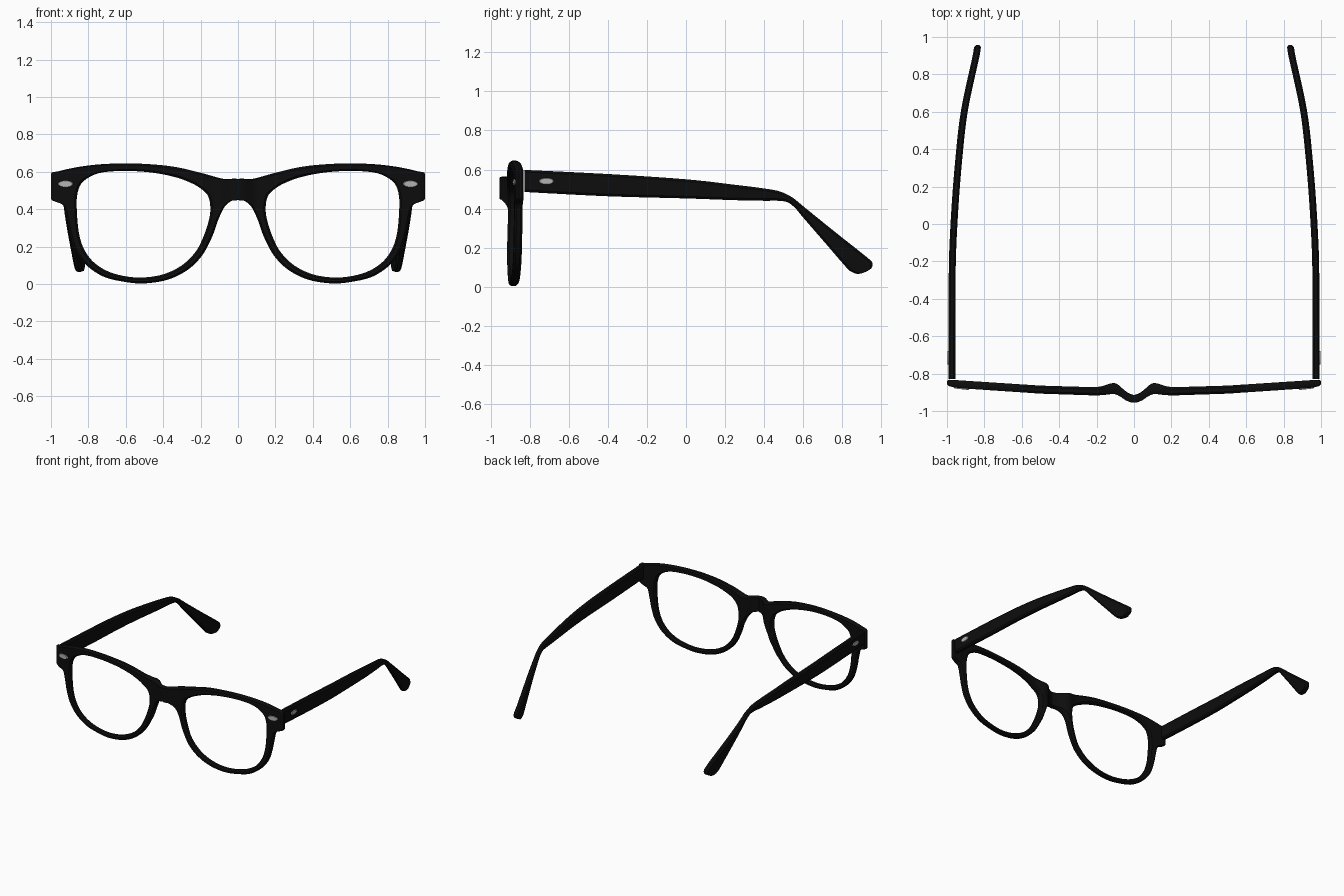
import bpy, bmesh, math
from mathutils import Matrix, Vector

if "Cube" in bpy.data.objects:
    bpy.data.objects.remove(bpy.data.objects["Cube"], do_unlink=True)


def material(name, rgb, rough):
    m = bpy.data.materials.new(name)
    m.use_nodes = True
    m.diffuse_color = (*rgb, 1)
    b = m.node_tree.nodes["Principled BSDF"]
    b.inputs["Base Color"].default_value = (*rgb, 1)
    b.inputs["Roughness"].default_value = rough
    return m


black = material("black_acetate", (0.004, 0.004, 0.004), 0.5)
silver = material("silver_rivet", (0.45, 0.46, 0.45), 0.4)


def table(rows, x):
    """Linear lookup of the values beside x."""
    if x <= rows[0][0]:
        return rows[0][1:]
    for a, b in zip(rows, rows[1:]):
        if x <= b[0]:
            f = (x - a[0]) / (b[0] - a[0])
            return [p + (q - p) * f for p, q in zip(a[1:], b[1:])]
    return rows[-1][1:]


def smooth_path(pts, closed, steps):
    """Catmull-Rom curve through the stations."""
    n, out = len(pts), []
    get = (lambda i: pts[i % n]) if closed else (lambda i: pts[min(max(i, 0), n - 1)])
    for i in range(n if closed else n - 1):
        a, b, c, d = (get(i + k) for k in (-1, 0, 1, 2))
        for k in range(steps):
            t = k / steps
            out.append([0.5 * (2 * q + (r - p) * t + (2 * p - 5 * q + 4 * r - s) * t * t
                               + (3 * q - p - 3 * r + s) * t ** 3)
                        for p, q, r, s in zip(a, b, c, d)])
    if not closed:
        out.append(list(pts[-1]))
    return out


def finish(bm, name, mat):
    """Turn a +x half into a mirrored, smooth-shaded object."""
    bmesh.ops.recalc_face_normals(bm, faces=bm.faces)
    me = bpy.data.meshes.new(name)
    bm.to_mesh(me)
    bm.free()
    me.materials.append(mat)
    ob = bpy.data.objects.new(name, me)
    bpy.context.collection.objects.link(ob)
    mod = ob.modifiers.new("mirror", 'MIRROR')
    mod.use_clip = True
    mod.merge_threshold = 0.0005
    bpy.ops.object.select_all(action='DESELECT')
    ob.select_set(True)
    bpy.context.view_layer.objects.active = ob
    bpy.ops.object.shade_smooth_by_angle(angle=math.radians(35))
    return ob


COLS = 6


def loft(stations, place, closed, on_seam):
    """Sweep a chamfered band between paired edge points; s is the thickness side."""
    bm = bmesh.new()
    rings, seams = [], []
    for st in stations:
        a, b = Vector(st[:2]), Vector(st[2:])
        c = min(0.3, 0.011 / max((b - a).length, 0.001))
        seam = on_seam(st)
        c1 = 0 if seam else c
        ts = [c + (1 - c - c1) * k / COLS for k in range(COLS + 1)]
        edge = [(1, 0.98 if seam else 0.5)]
        half = [(0, 0.5)] + [(t, 1) for t in ts] + edge
        if seam:
            half[-2] = (1 - 0.002, 1)
        section = [(t, -s) for t, s in half] + [(t, s) for t, s in reversed(half)]
        rings.append([bm.verts.new(place(*a.lerp(b, t), s)) for t, s in section])
        seams.append(seam)
    m, n = len(rings[0]), len(rings)
    for i in range(n if closed else n - 1):
        k = (i + 1) % n
        for j in range(m):
            if j == m // 2 - 1 and seams[i] and seams[k]:
                continue  # open where the two halves join
            l = (j + 1) % m
            bm.faces.new((rings[i][j], rings[i][l], rings[k][l], rings[k][j]))
    if not closed:
        bm.faces.new(rings[0])
        bm.faces.new(rings[-1])
    return bm


# Front frame: lens opening x, z paired with outer edge x, z
rim = [
    (.170, .485, 0, .56), (.205, .515, .08, .563), (.25, .540, .2, .595),
    (.33, .570, .33, .625), (.44, .593, .46, .640), (.56, .604, .60, .645),
    (.68, .602, .74, .640), (.76, .588, .86, .625), (.82, .555, .96, .603),
    (.845, .525, 1, .590), (.857, .49, 1, .52), (.862, .455, 1, .457),
    (.863, .43, .975, .440), (.862, .40, .935, .42), (.860, .36, .918, .36),
    (.850, .27, .90, .27), (.825, .19, .87, .18), (.775, .12, .81, .10),
    (.70, .07, .72, .04), (.61, .043, .62, .014), (.51, .035, .51, .003),
    (.40, .052, .38, .022), (.30, .10, .27, .075), (.225, .175, .19, .155),
    (.18, .265, .135, .26), (.155, .345, .105, .345), (.148, .39, .07, .415),
    (.149, .425, .03, .447), (.152, .445, 0, .452), (.158, .465, 0, .505)]
# Depth of the front and back faces along x, with the bridge and nose pads
depth = [(0, -.955, -.915), (.02, -.953, -.912), (.04, -.945, -.902), (.06, -.932, -.882),
         (.08, -.917, -.862), (.095, -.910, -.853), (.11, -.908, -.850), (.13, -.910, -.854),
         (.15, -.913, -.862), (.2, -.917, -.873), (.5, -.907, -.864), (.9, -.880, -.838),
         (.96, -.874, -.834), (1, -.864, -.832)]


def place_frame(x, z, s):
    f, b = table(depth, x)
    return (x, (f + b) / 2 + s * (b - f) / 2, z)


path = [(a, b, min(max(c, 0), 1), d) for a, b, c, d in smooth_path(rim, True, 6)]
finish(loft(path, place_frame, True, lambda st: st[2] < 1e-4), "front_frame", black)

# Temples: top edge y, z paired with bottom edge y, z
arm = [
    (-.828, .598, -.828, .485), (-.4, .577, -.4, .463), (0, .55, 0, .452),
    (.25, .522, .25, .443), (.4, .503, .4, .44), (.48, .488, .47, .44),
    (.54, .46, .52, .432), (.585, .425, .56, .402), (.63, .388, .595, .36),
    (.78, .267, .71, .227), (.93, .148, .82, .10), (.955, .12, .848, .076),
    (.95, .095, .875, .066), (.925, .078, .9, .068)]
bow = [(-.83, .974), (-.2, .972), (0, .963), (.2, .950), (.4, .932), (.5, .922),
       (.6, .909), (.7, .889), (.96, .830)]


def place_arm(y, z, s):
    # average neighbouring samples to soften the bow
    x = sum(table(bow, y + d)[0] for d in (-.06, 0, .06)) / 3
    return (x + s * .0185, y, z)


finish(loft(smooth_path(arm, False, 5), place_arm, False, lambda st: False), "temples", black)


# Oval rivets on the frame corners and the temple sides
def rivet(name, centre, turn, length, height):
    bm = bmesh.new()
    mat = (Matrix.Translation(centre) @ Matrix.Rotation(turn, 4, 'Z')
           @ Matrix.Rotation(math.pi / 2, 4, 'X')
           @ Matrix.Diagonal((length / 2, height / 2, 1, 1)))
    bmesh.ops.create_cone(bm, cap_ends=True, segments=24, radius1=1, radius2=.85,
                          depth=.009, matrix=mat)
    finish(bm, name, silver)


rivet("front_rivets", (.922, -.879, .535), .11, .086, .038)
rivet("temple_rivets", (.9935, -.715, .54), math.pi / 2, .08, .036)
